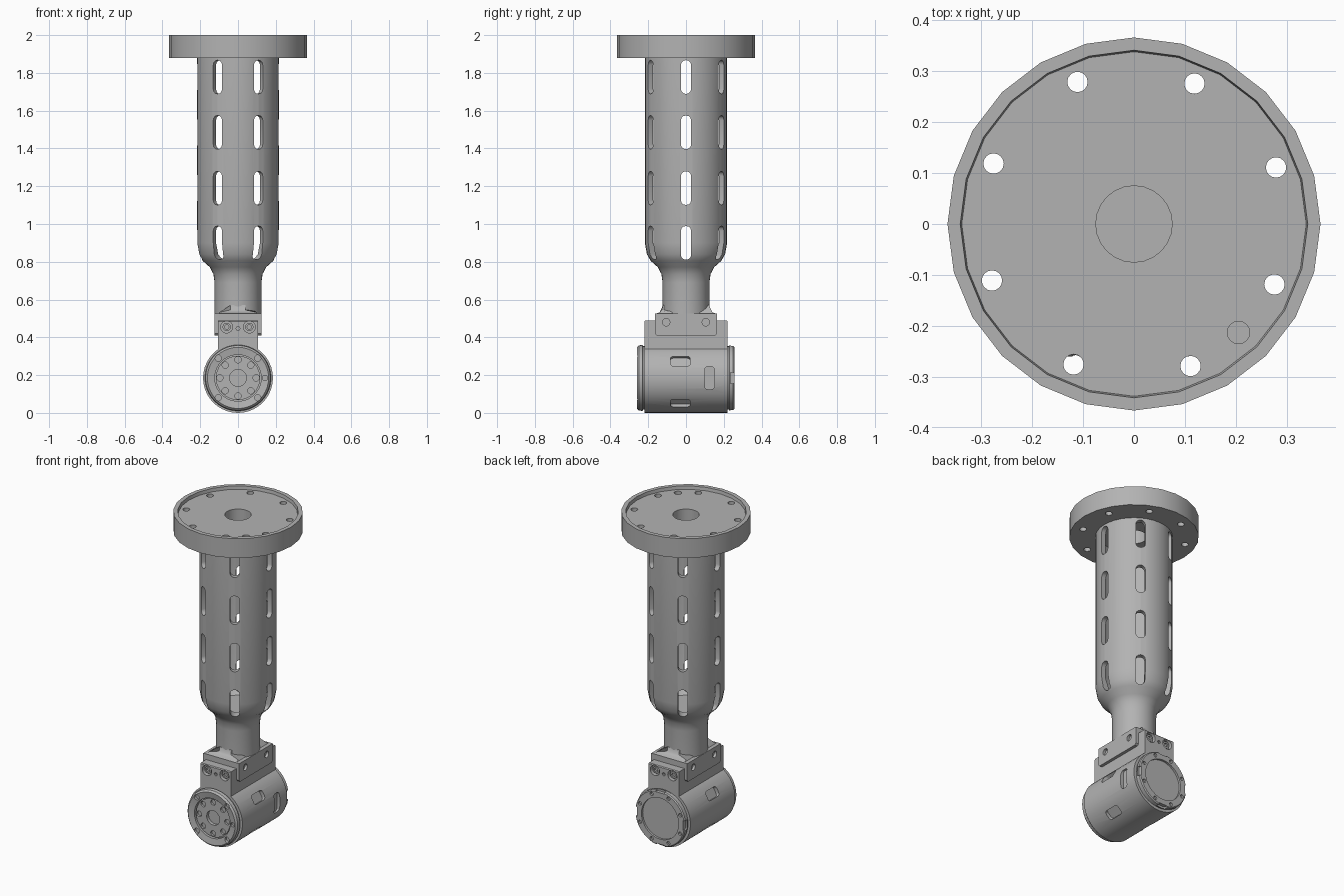
import bpy, bmesh, math
from mathutils import Matrix, Vector

old = bpy.data.objects.get("Cube")
if old:
    bpy.data.objects.remove(old, do_unlink=True)

# One plain metal colour
GREY = (0.45, 0.45, 0.45, 1)
metal = bpy.data.materials.new("grey metal")
metal.use_nodes = True
metal.diffuse_color = GREY
metal.node_tree.nodes["Principled BSDF"].inputs["Base Color"].default_value = GREY

move = lambda x, y, z: Matrix.Translation((x, y, z))
turn = lambda degrees, axis: Matrix.Rotation(math.radians(degrees), 4, axis)
AXLE = 0.185  # height and radius of the motor barrel


def circle(r, n=16, y=0, z=0):
    return [(y + r * math.cos(math.tau * i / n), z + r * math.sin(math.tau * i / n))
            for i in range(n)]


def rounded_rect(w, h, r, steps=3):
    pts = []
    for k, (sy, sz) in enumerate([(1, 1), (-1, 1), (-1, -1), (1, -1)]):
        for i in range(steps + 1):
            a = math.pi / 2 * (k + i / steps)
            pts.append((sy * (w / 2 - r) + r * math.cos(a), sz * (h / 2 - r) + r * math.sin(a)))
    return pts


def prism(bm, pts, x0, x1, matrix=Matrix()):
    """Outline in the local YZ plane, extruded from x0 to x1."""
    a, b = [[bm.verts.new(matrix @ Vector((x, y, z))) for y, z in pts] for x in (x0, x1)]
    bm.faces.new(a[::-1])
    bm.faces.new(b)
    for i in range(len(pts)):
        j = (i + 1) % len(pts)
        bm.faces.new((a[i], a[j], b[j], b[i]))


def lathe(bm, profile, n, closed=False, matrix=Matrix()):
    """Revolve (radius, height) points about local z."""
    rings = [[bm.verts.new(matrix @ Vector((r * math.cos(math.tau * i / n),
              r * math.sin(math.tau * i / n), h))) for i in range(n)] for r, h in profile]
    pairs = list(zip(rings, rings[1:])) + ([(rings[-1], rings[0])] if closed else [])
    for a, b in pairs:
        for i in range(n):
            j = (i + 1) % n
            bm.faces.new((a[i], a[j], b[j], b[i]))
    bmesh.ops.remove_doubles(bm, verts=bm.verts, dist=1e-5)


def make(name, bm, cutter=None):
    """Turn a bmesh into an object, cutting it with another bmesh if given."""
    def to_object(label, b):
        bmesh.ops.recalc_face_normals(b, faces=b.faces)
        mesh = bpy.data.meshes.new(label)
        b.to_mesh(mesh)
        b.free()
        mesh.materials.append(metal)
        ob = bpy.data.objects.new(label, mesh)
        bpy.context.scene.collection.objects.link(ob)
        return ob
    ob = to_object(name, bm)
    bpy.ops.object.select_all(action='DESELECT')
    bpy.context.view_layer.objects.active = ob
    ob.select_set(True)
    if cutter:
        tool = to_object(name + "_cutter", cutter)
        tool.hide_render = True
        mod = ob.modifiers.new("cut", 'BOOLEAN')
        mod.operation, mod.solver, mod.object = 'DIFFERENCE', 'EXACT', tool
        bpy.ops.object.modifier_apply(modifier=mod.name)
        bpy.data.objects.remove(tool, do_unlink=True)
    bpy.ops.object.shade_smooth_by_angle(angle=math.radians(32))
    return ob


# Mounting flange with raised rim, bolt holes and a blind pin hole
body, cut = bmesh.new(), bmesh.new()
lathe(body, [(0.075, 1.88), (0.366, 1.88), (0.366, 2), (0.341, 2), (0.338, 1.98), (0.075, 1.98)],
      24, closed=True)
up = turn(-90, 'Y')  # local x points up
for k in range(8):
    prism(cut, circle(0.02), 1.8, 2.1, turn(21.7 + 45 * k, 'Z') @ move(0.3, 0, 0) @ up)
prism(cut, circle(0.022), 1.96, 2.1, move(0.205, -0.213, 0) @ up)
make("mounting_flange", body, cut)

# Hollow slotted tube narrowing to the neck
body, cut = bmesh.new(), bmesh.new()
lathe(body, [(0, 0.43), (0.124, 0.43), (0.124, 0.69), (0.13, 0.735), (0.15, 0.772), (0.187, 0.805),
             (0.207, 0.84), (0.218, 0.9), (0.218, 1.885), (0.188, 1.885), (0.188, 0.9),
             (0.165, 0.84), (0.12, 0.8), (0, 0.8)], 36)
for z in (0.9, 1.19, 1.485, 1.778):
    for k in range(6):
        prism(cut, rounded_rect(0.054, 0.178, 0.025), 0.13, 0.26, turn(60 * k, 'Z') @ move(0, 0, z))
make("slotted_tube", body, cut)

# Saddle under the neck, with bolt holes through the cheeks
body, cut = bmesh.new(), bmesh.new()
prism(body, [(-0.165, 0.42), (-0.155, 0.41), (0.155, 0.41), (0.165, 0.42),
             (0.165, 0.525), (-0.165, 0.525)], -0.124, 0.124)
for y in (-0.105, 0.105):
    for side in (0, 180):
        prism(cut, circle(0.02, 14, y, 0.48), 0.108, 0.2, turn(side, 'Z'))
make("neck_saddle", body, cut)
body = bmesh.new()
prism(body, [(-0.16, 0.5), (0.16, 0.5), (0.16, 0.525), (0.14, 0.532), (0.128, 0.545), (0.122, 0.57),
             (-0.122, 0.57), (-0.128, 0.545), (-0.14, 0.532), (-0.16, 0.525)], -0.1, 0.1)
# trim the fillet to the round neck by tapering its top
for v in body.verts:
    if v.co.z > 0.54:
        v.co.x *= 0.4
make("neck_fillet", body)

# Clamp block joining the saddle to the barrel, bored at both ends
body, cut, bolts = bmesh.new(), bmesh.new(), bmesh.new()
prism(body, [(-0.22, 0.22), (0.22, 0.22), (0.22, 0.485), (0.215, 0.49), (-0.215, 0.49),
             (-0.22, 0.485)], -0.105, 0.105)
for side in (-90, 90):
    end = turn(side, 'Z')
    prism(cut, circle(0.01, 10, 0, 0.447), 0.2, 0.3, end)
    for x in (-0.06, 0.06):
        prism(cut, circle(0.032, 18, x, 0.455), 0.195, 0.3, end)
        lathe(bolts, [(0, 0.18), (0.022, 0.18), (0.022, 0.21), (0.012, 0.21), (0.012, 0.2), (0, 0.2)],
              12, matrix=end @ move(0, x, 0.455) @ turn(90, 'Y'))
make("clamp_block", body, cut)
make("clamp_bolts", bolts)

# Motor barrel lying along y, with both end caps
body, cut = bmesh.new(), bmesh.new()
lathe(body, [(0, -0.245), (0.117, -0.245), (0.117, -0.235), (0.123, -0.235), (0.123, -0.253),
             (0.162, -0.26), (0.172, -0.25), (0.175, -0.23), (0.168, -0.227), (0.168, -0.22),
             (0.185, -0.22), (0.185, 0.22), (0.168, 0.22), (0.168, 0.227), (0.173, 0.23),
             (0.173, 0.25), (0.167, 0.256), (0.128, 0.256), (0.128, 0.243), (0, 0.243)],
      40, matrix=move(0, 0, AXLE) @ turn(-90, 'X'))

# Shallow rounded pockets around the barrel
pockets = [(29, -0.03, 0.105, 0.058), (-47, -0.03, 0.105, 0.058), (0, 0.125, 0.05, 0.12),
           (151, -0.03, 0.105, 0.058), (227, -0.03, 0.105, 0.058)]
for angle, y, w, h in pockets:
    prism(cut, rounded_rect(w, h, 0.015), 0.163, 0.22, move(0, y, AXLE) @ turn(-angle, 'Y'))

# Screw holes in the front output plate and in both cap rings
front = move(0, 0, AXLE) @ turn(-90, 'Z')
back = move(0, 0, AXLE) @ turn(90, 'Z')
prism(cut, circle(0.045, 20), 0.225, 0.3, front)


def ring(matrix, count, radius, hole, start, depth):
    for k in range(count):
        a = math.radians(start) + math.tau * k / count
        prism(cut, circle(hole, 12, radius * math.cos(a), radius * math.sin(a)), depth, 0.3, matrix)


ring(front, 8, 0.096, 0.017, 0, 0.232)
ring(front, 4, 0.148, 0.017, 45, 0.24)
ring(front, 1, 0.143, 0.014, 0, 0.243)
ring(back, 8, 0.15, 0.011, 22.5, 0.244)
# Notches in the rim of the back cap
for k in range(4):
    prism(cut, rounded_rect(0.03, 0.06, 0.005), 0.16, 0.2,
          move(0, 0.25, AXLE) @ turn(90 * k, 'Y'))
make("motor_barrel", body, cut)
